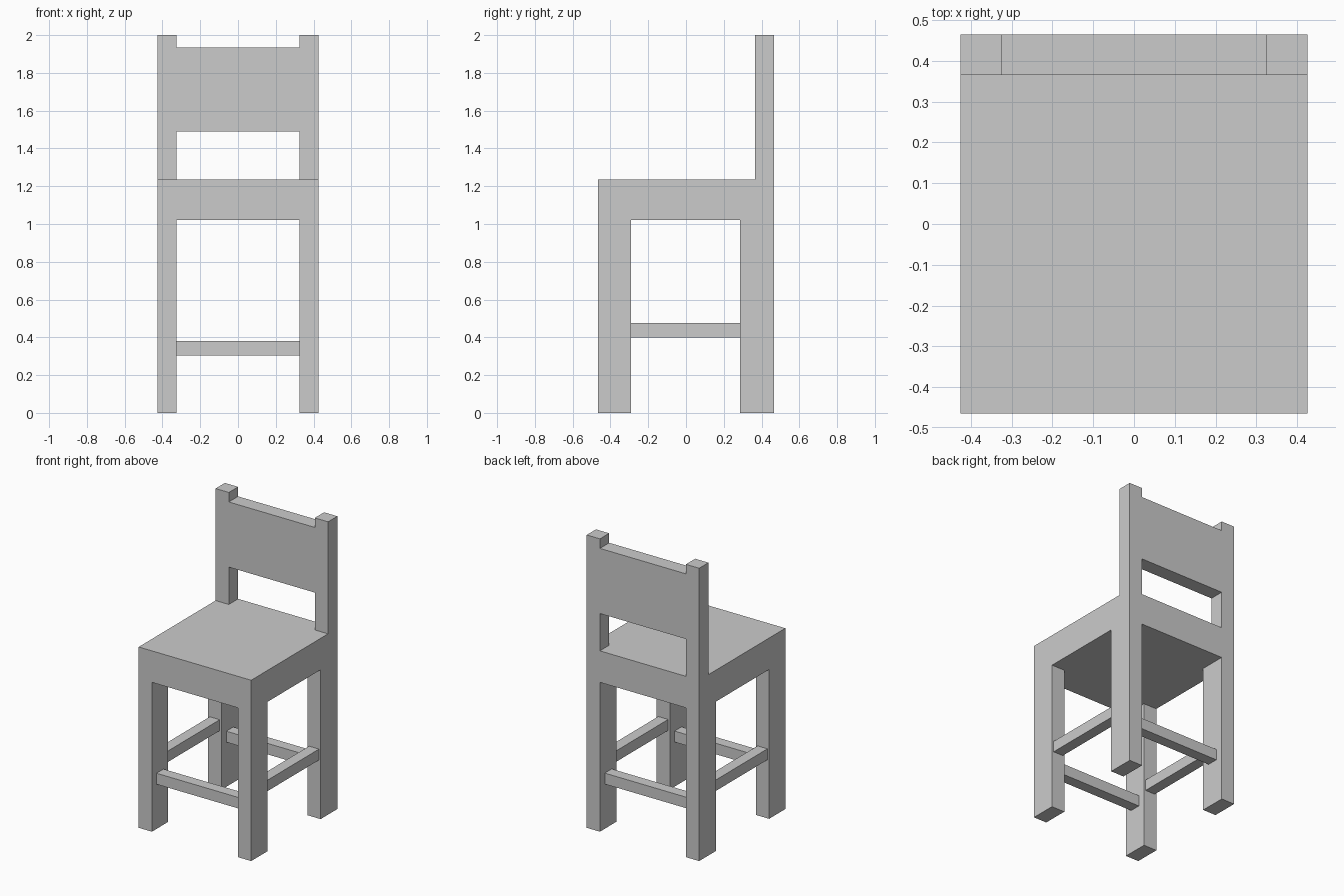
import bpy, bmesh
from mathutils import Vector

if "Cube" in bpy.data.objects:
    bpy.data.objects.remove(bpy.data.objects["Cube"])

# Main dimensions
HX, HY = 0.425, 0.465              # half width, half depth
IX = 0.325                         # inner face of legs and posts
FRONT_IN, REAR_IN = -0.29, 0.285   # inner leg faces along y
POST_Y = 0.365                     # front of back posts
SEAT_Z0, SEAT_Z1 = 1.02, 1.235
PANEL_Z0, PANEL_Z1, TOP = 1.49, 1.935, 2.0
RUNG = 0.075


def finish(bm, name):
    bmesh.ops.recalc_face_normals(bm, faces=bm.faces[:])
    mesh = bpy.data.meshes.new(name)
    bm.to_mesh(mesh)
    bm.free()
    obj = bpy.data.objects.new(name, mesh)
    bpy.context.collection.objects.link(obj)
    return obj


def add_box(bm, lo, hi):
    lo, hi = Vector(lo), Vector(hi)
    verts = bmesh.ops.create_cube(bm, size=1)["verts"]
    bmesh.ops.scale(bm, vec=hi - lo, verts=verts)
    bmesh.ops.translate(bm, vec=(lo + hi) / 2, verts=verts)


def box(name, lo, hi):
    bm = bmesh.new()
    add_box(bm, lo, hi)
    return finish(bm, name)


def extrude_to(bm, faces, z):
    """Pull flat faces up or down to height z and return the new caps."""
    geom = bmesh.ops.extrude_face_region(bm, geom=faces)["geom"]
    old = [f for f in faces if f.is_valid]
    if old:
        bmesh.ops.delete(bm, geom=old, context="FACES")
    for v in geom:
        if isinstance(v, bmesh.types.BMVert):
            v.co.z = z
    return [f for f in geom if isinstance(f, bmesh.types.BMFace)]


# Seat block, cut along the leg and post lines
bm = bmesh.new()
add_box(bm, (-HX, -HY, SEAT_Z0), (HX, HY, SEAT_Z1))
cuts = [((x, 0, 0), (1, 0, 0)) for x in (-IX, IX)]
cuts += [((0, y, 0), (0, 1, 0)) for y in (FRONT_IN, REAR_IN, POST_Y)]
for co, no in cuts:
    bmesh.ops.bisect_plane(bm, geom=bm.verts[:] + bm.edges[:] + bm.faces[:],
                           plane_co=co, plane_no=no)
bm.normal_update()


def flat_faces(z, test):
    out = []
    for f in bm.faces:
        c = f.calc_center_median()
        if abs(f.normal.z) > 0.9 and abs(c.z - z) < 1e-4 and test(c):
            out.append(f)
    return out


# Four legs pulled down from the corners
extrude_to(bm, flat_faces(SEAT_Z0, lambda c: abs(c.x) > IX
                          and not FRONT_IN < c.y < REAR_IN), 0)

# Back posts pulled up in stages
caps = flat_faces(SEAT_Z1, lambda c: abs(c.x) > IX and c.y > POST_Y)
for z in (PANEL_Z0, PANEL_Z1, TOP):
    caps = extrude_to(bm, caps, z)

# Back panel bridged between the posts
inner = [f for f in bm.faces
         if all(abs(abs(v.co.x) - IX) < 1e-4
                and PANEL_Z0 - 1e-4 < v.co.z < PANEL_Z1 + 1e-4 for v in f.verts)]
rim = list({e for f in inner for e in f.edges})
bmesh.ops.delete(bm, geom=inner, context="FACES_ONLY")
bmesh.ops.bridge_loops(bm, edges=rim)

# Merge flat areas into clean faces
bmesh.ops.recalc_face_normals(bm, faces=bm.faces[:])
bmesh.ops.dissolve_limit(bm, angle_limit=0.01, verts=bm.verts[:], edges=bm.edges[:])
finish(bm, "chair_frame")

# Front and rear rungs
h = RUNG / 2
for name, y in (("front_rung", (-HY + FRONT_IN) / 2), ("rear_rung", (HY + REAR_IN) / 2)):
    box(name, (-IX, y - h, 0.305), (IX, y + h, 0.38))

# Side rungs
for name, side in (("left_rung", -1), ("right_rung", 1)):
    x = side * (HX + IX) / 2
    box(name, (x - h, FRONT_IN, 0.4), (x + h, REAR_IN, 0.475))
